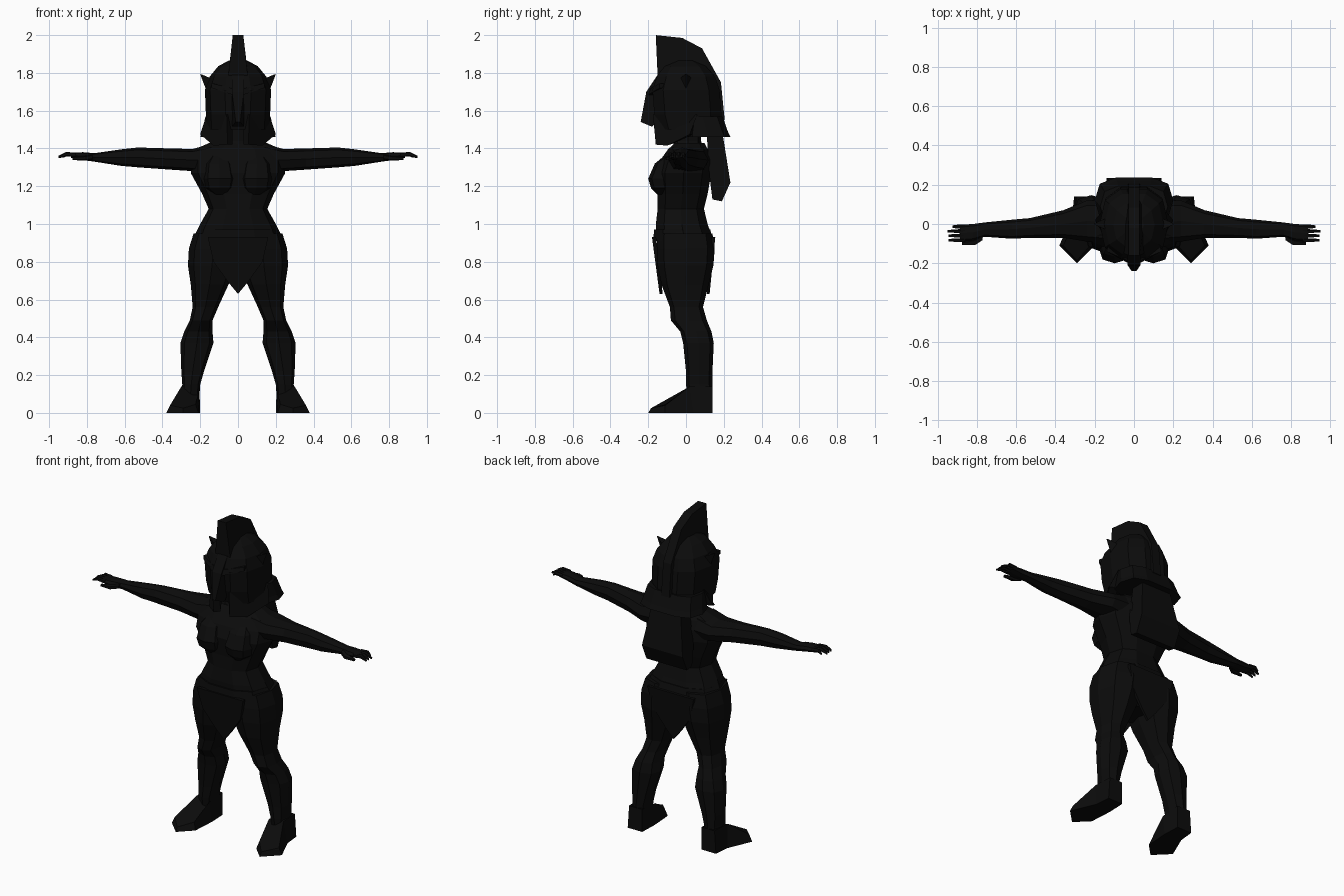
import bpy, bmesh, math

mat = bpy.data.materials.new("near_black")
mat.diffuse_color = (0.0035, 0.0035, 0.0035, 1)


def finish(name, bm, mirror=False):
    bmesh.ops.recalc_face_normals(bm, faces=bm.faces)
    me = bpy.data.meshes.new(name)
    bm.to_mesh(me)
    bm.free()
    me.materials.append(mat)
    ob = bpy.data.objects.new(name, me)
    bpy.context.collection.objects.link(ob)
    if mirror:
        ob.modifiers.new("mirror", 'MIRROR').use_mirror_merge = False
    return ob


def loft(name, axis, rings, n=8, power=0.8, mirror=False):
    """Rings: (position on axis, min u, max u, min v, max v)."""
    bm = bmesh.new()
    loops = []
    for p, u0, u1, v0, v1 in rings:
        loop = []
        for i in range(n):
            a = 2 * math.pi * i / n
            c, s = math.cos(a), math.sin(a)
            c = math.copysign(abs(c) ** power, c)
            s = math.copysign(abs(s) ** power, s)
            u = (u0 + u1) / 2 + c * (u1 - u0) / 2
            v = (v0 + v1) / 2 + s * (v1 - v0) / 2
            loop.append(bm.verts.new((u, v, p) if axis == 'z' else (p, u, v)))
        loops.append(loop)
    for a, b in zip(loops, loops[1:]):
        for i in range(n):
            j = (i + 1) % n
            bm.faces.new((a[i], a[j], b[j], b[i]))
    bm.faces.new(loops[0][::-1])
    bm.faces.new(loops[-1])
    return finish(name, bm, mirror)


def plate(name, left, right, mirror=False):
    """Solid between two matching outlines."""
    bm = bmesh.new()
    a = [bm.verts.new(p) for p in left]
    b = [bm.verts.new(p) for p in right]
    bm.faces.new(a)
    bm.faces.new(b[::-1])
    for i in range(len(a)):
        j = (i + 1) % len(a)
        bm.faces.new((a[i], b[i], b[j], a[j]))
    return finish(name, bm, mirror)


def side_plate(name, outline, width):
    """Outline (y, z), half width as a function of (y, z)."""
    return plate(name, [(-width(y, z), y, z) for y, z in outline],
                 [(width(y, z), y, z) for y, z in outline])


# torso and hips
loft("torso", 'z', [
    (0.72, -0.10, 0.10, -0.09, 0.10), (0.80, -0.22, 0.22, -0.13, 0.14),
    (0.93, -0.235, 0.235, -0.165, 0.145), (1.00, -0.20, 0.20, -0.165, 0.12),
    (1.08, -0.155, 0.155, -0.155, 0.10), (1.16, -0.19, 0.19, -0.155, 0.12),
    (1.27, -0.25, 0.25, -0.165, 0.14), (1.34, -0.25, 0.25, -0.14, 0.14),
    (1.395, -0.23, 0.23, -0.10, 0.12), (1.43, -0.15, 0.15, -0.06, 0.10)], 10)
loft("neck", 'z', [(1.36, -0.11, 0.11, -0.09, 0.10),
                   (1.44, -0.075, 0.075, -0.06, 0.08),
                   (1.55, -0.075, 0.075, -0.06, 0.08)])
loft("breast", 'z', [(1.155, 0.06, 0.12, -0.15, -0.06),
                     (1.19, 0.025, 0.17, -0.185, -0.04),
                     (1.24, 0.015, 0.18, -0.20, -0.04),
                     (1.32, 0.03, 0.17, -0.165, -0.04),
                     (1.365, 0.06, 0.14, -0.11, -0.04)], mirror=True)

# belt and hanging cloth, front and back
loft("belt", 'z', [(0.91, -0.235, 0.235, -0.18, 0.15),
                   (0.97, -0.215, 0.215, -0.175, 0.135)], 10)
for name, y0, y1 in (("front_cloth", -0.18, -0.14), ("back_cloth", 0.155, 0.125)):
    pts = [(-0.16, 0.93), (-0.13, 0.80), (-0.05, 0.69), (0, 0.63),
           (0.05, 0.69), (0.13, 0.80), (0.16, 0.93)]
    top = [(x, y1 + (y0 - y1) * (z - 0.63) / 0.3, z) for x, z in pts]
    plate(name, top, [(x, y * 0.88, z) for x, y, z in top])

# legs and feet
loft("leg", 'z', [
    (0.08, 0.205, 0.30, 0.01, 0.14), (0.15, 0.20, 0.295, 0.0, 0.14),
    (0.22, 0.18, 0.30, 0.0, 0.14), (0.37, 0.13, 0.305, -0.015, 0.147),
    (0.43, 0.135, 0.285, -0.03, 0.135), (0.49, 0.135, 0.255, -0.08, 0.11),
    (0.56, 0.105, 0.24, -0.085, 0.09), (0.68, 0.05, 0.25, -0.13, 0.12),
    (0.78, 0.01, 0.265, -0.15, 0.145), (0.87, 0.0, 0.26, -0.155, 0.152),
    (0.95, 0.0, 0.235, -0.15, 0.14)], mirror=True)
sole = [(0.205, 0.14), (0.305, 0.14), (0.315, 0.04), (0.38, -0.11),
        (0.29, -0.20), (0.21, -0.12), (0.20, 0.03)]
upper = [(0.205, 0.14, 0.14), (0.295, 0.14, 0.14), (0.30, 0.02, 0.14),
         (0.36, -0.11, 0.04), (0.29, -0.185, 0.025), (0.225, -0.11, 0.045),
         (0.205, 0.01, 0.13)]
plate("foot", [(x, y, 0) for x, y in sole], upper, mirror=True)

# arms and hands
loft("arm", 'x', [
    (0.14, -0.10, 0.12, 1.26, 1.425), (0.24, -0.09, 0.12, 1.28, 1.397),
    (0.36, -0.07, 0.07, 1.288, 1.40), (0.53, -0.07, 0.03, 1.30, 1.405),
    (0.62, -0.075, 0.022, 1.308, 1.395), (0.76, -0.065, 0.008, 1.33, 1.375),
    (0.82, -0.085, 0.0, 1.338, 1.38), (0.885, -0.09, -0.004, 1.35, 1.378)],
    mirror=True)
for i, tip in enumerate((0.925, 0.95, 0.945, 0.945)):
    y = -0.014 - i * 0.023
    loft("finger", 'x', [(0.86, y - 0.011, y + 0.011, 1.354, 1.378),
                         (0.91, y - 0.010, y + 0.010, 1.358, 1.382),
                         (tip, y - 0.006, y + 0.006, 1.348, 1.362)], 5, 1,
         mirror=True)
loft("thumb", 'x', [(0.77, -0.085, -0.05, 1.34, 1.37),
                    (0.81, -0.112, -0.07, 1.335, 1.362),
                    (0.875, -0.108, -0.09, 1.338, 1.355)], 5, 1, mirror=True)

# helmet shell, neck guard and cheek guards
loft("helmet", 'z', [
    (1.50, -0.165, 0.165, -0.15, 0.19), (1.58, -0.17, 0.17, -0.175, 0.195),
    (1.71, -0.175, 0.175, -0.185, 0.185), (1.78, -0.15, 0.15, -0.16, 0.16),
    (1.835, -0.105, 0.105, -0.12, 0.11), (1.865, -0.05, 0.05, -0.06, 0.05)], 10)
loft("neck_guard", 'z', [(1.46, -0.20, 0.20, 0.0, 0.24),
                         (1.49, -0.19, 0.19, 0.0, 0.225),
                         (1.57, -0.172, 0.172, -0.02, 0.197)], 10, 0.65)
plate("cheek_guard",
      [(0.165, 0.06, 1.58), (0.06, -0.175, 1.58), (0.055, -0.16, 1.42),
       (0.13, -0.10, 1.415), (0.20, 0.02, 1.475)],
      [(0.13, 0.06, 1.58), (0.03, -0.14, 1.58), (0.03, -0.13, 1.42),
       (0.10, -0.07, 1.425), (0.15, 0.04, 1.475)], mirror=True)
side_plate("nose_guard", [(-0.15, 1.79), (-0.21, 1.70), (-0.24, 1.54),
                          (-0.18, 1.515), (-0.14, 1.56)],
           lambda y, z: 0.012 + 0.02 * (y > -0.22))
plate("brow", [(0, -0.20, 1.71), (0.14, -0.14, 1.745), (0.14, -0.14, 1.72),
               (0, -0.215, 1.675)],
      [(0, -0.15, 1.71), (0.13, -0.10, 1.745), (0.13, -0.10, 1.72),
       (0, -0.15, 1.675)], mirror=True)
plate("side_spike", [(0.14, -0.03, 1.77), (0.14, 0.03, 1.77), (0.165, 0.0, 1.70)],
      [(0.20, -0.004, 1.795), (0.20, 0.004, 1.795), (0.197, 0.0, 1.785)],
      mirror=True)

# crest running over the helmet
side_plate("crest", [(-0.16, 2.0), (-0.02, 1.985), (0.085, 1.93), (0.185, 1.75),
                     (0.205, 1.55), (0.16, 1.55), (0.12, 1.72), (0.0, 1.80),
                     (-0.15, 1.78)],
           lambda y, z: 0.028 if z > 1.9 or y > 0.18 else 0.052)

# hair falling on the back
side_plate("back_hair", [(0.11, 1.47), (0.195, 1.47), (0.235, 1.22),
                         (0.19, 1.12), (0.14, 1.13), (0.125, 1.25)],
           lambda y, z: 0.10 if z > 1.4 else 0.14)
